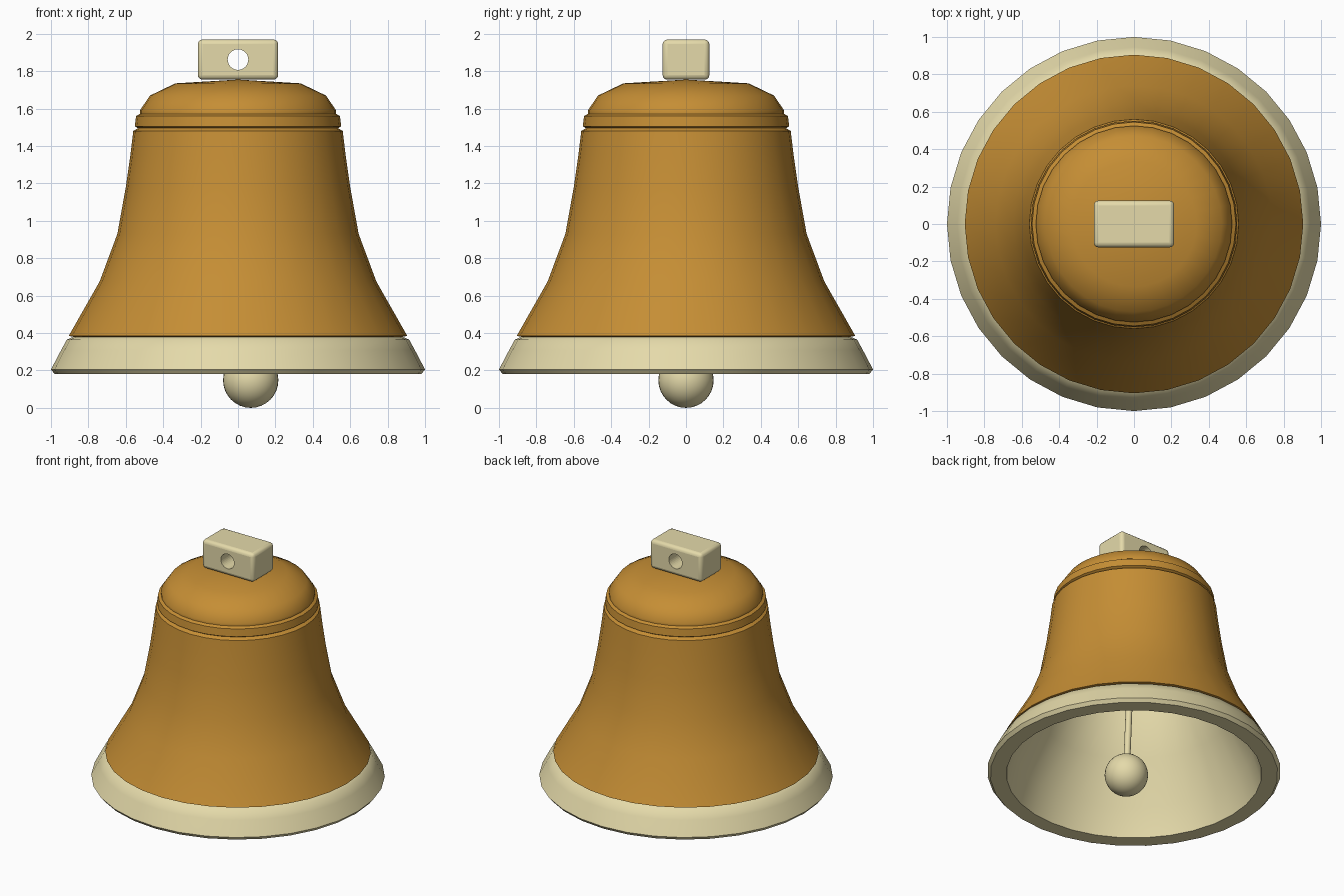
import bpy, bmesh, math
from mathutils import Vector

if "Cube" in bpy.data.objects:
    bpy.data.objects.remove(bpy.data.objects["Cube"])

SIDES = 32


def material(name, color):
    m = bpy.data.materials.new(name)
    m.diffuse_color = (*color, 1)
    m.use_nodes = True
    m.node_tree.nodes["Principled BSDF"].inputs["Base Color"].default_value = m.diffuse_color
    return m


BRONZE = material("bronze", (0.56, 0.27, 0.035))
CREAM = material("cream", (0.78, 0.70, 0.40))


def finish(ob, name, mat, angle=30):
    ob.name = name
    ob.data.materials.clear()
    ob.data.materials.append(mat)
    bpy.ops.object.select_all(action='DESELECT')
    ob.select_set(True)
    bpy.context.view_layer.objects.active = ob
    bpy.ops.object.shade_smooth_by_angle(angle=math.radians(angle))
    return ob


def lathe(name, profile, mat, angle=40):
    """Revolve (radius, height) points around z; a zero radius closes to a point."""
    bm = bmesh.new()
    rings = []
    for r, z in profile:
        if r == 0:
            rings.append([bm.verts.new((0, 0, z))] * SIDES)
        else:
            rings.append([bm.verts.new((r * math.cos(math.tau * i / SIDES),
                                        r * math.sin(math.tau * i / SIDES), z))
                          for i in range(SIDES)])
    for a, b in zip(rings, rings[1:]):
        for i in range(SIDES):
            j = (i + 1) % SIDES
            bm.faces.new(list(dict.fromkeys((a[i], a[j], b[j], b[i]))))
    me = bpy.data.meshes.new(name)
    bm.to_mesh(me)
    bm.free()
    ob = bpy.data.objects.new(name, me)
    bpy.context.collection.objects.link(ob)
    return finish(ob, name, mat, angle)


# Flared bell wall, shoulder band and dome
lathe("bell_body", [
    (0.88, 0.38), (0.905, 0.385), (0.74, 0.675), (0.645, 0.93), (0.60, 1.18),
    (0.575, 1.355), (0.56, 1.48), (0.535, 1.495), (0.552, 1.505), (0.545, 1.56),
    (0.525, 1.572), (0.525, 1.59), (0.47, 1.67), (0.335, 1.735), (0, 1.755)], BRONZE)

# Pale rim at the mouth
lathe("bell_lip", [
    (0.87, 0.18), (0.98, 0.18), (1.0, 0.205), (0.945, 0.31), (0.915, 0.365),
    (0.88, 0.38)], CREAM)

# Pale inside wall, listed from the top down so it faces inward
lathe("bell_interior", [
    (0, 1.67), (0.30, 1.65), (0.42, 1.60), (0.47, 1.50), (0.51, 1.18),
    (0.56, 0.93), (0.655, 0.675), (0.81, 0.385), (0.87, 0.18)], CREAM)

# Hanging block with a through hole
bpy.ops.mesh.primitive_cube_add(size=1, location=(0, 0, 1.862))
block = bpy.context.object
block.scale = (0.43, 0.25, 0.215)
bpy.ops.object.transform_apply(location=False, rotation=False, scale=True)
bevel = block.modifiers.new("rounded_edges", 'BEVEL')
bevel.width = 0.025
bevel.segments = 3
bpy.ops.mesh.primitive_cylinder_add(vertices=32, radius=0.055, depth=1,
                                    location=(0, 0, 1.862),
                                    rotation=(math.pi / 2, 0, 0))
cutter = bpy.context.object
cutter.name = "hole_cutter"
cutter.hide_render = True
cutter.hide_viewport = True
hole = block.modifiers.new("hole", 'BOOLEAN')
hole.operation = 'DIFFERENCE'
hole.solver = 'EXACT'
hole.object = cutter
finish(block, "hanging_block", CREAM, 35)

# Clapper ball, swung slightly to the side
top, ball = Vector((0, 0, 1.66)), Vector((0.068, 0, 0.148))
bpy.ops.mesh.primitive_uv_sphere_add(segments=32, ring_count=16, radius=0.148,
                                     location=ball)
finish(bpy.context.object, "clapper_ball", CREAM)

# Clapper rod
axis = top - ball
bpy.ops.mesh.primitive_cylinder_add(vertices=16, radius=0.023, depth=axis.length,
                                    location=(top + ball) / 2)
rod = bpy.context.object
rod.rotation_euler = axis.to_track_quat('Z', 'Y').to_euler()
finish(rod, "clapper_rod", CREAM)
